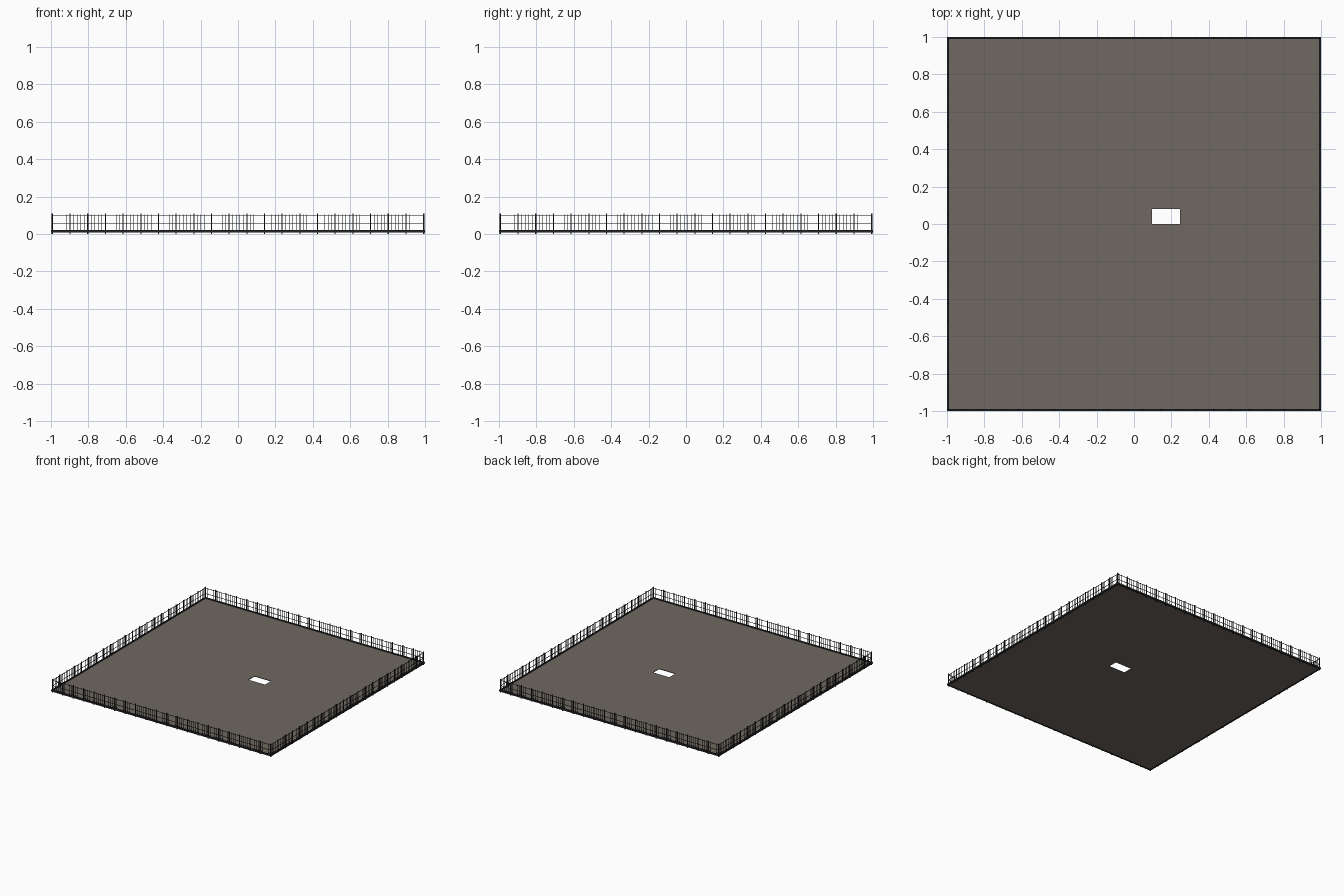
import bpy, bmesh, math
from mathutils import Matrix

if "Cube" in bpy.data.objects:
    bpy.data.objects.remove(bpy.data.objects["Cube"])

BAYS = 21          # fence bays on each side
HALF = 1.0         # half the platform width
EDGE = 0.992       # fence centre line
STEP = 2 * EDGE / BAYS


def material(name, rgb):
    m = bpy.data.materials.new(name)
    m.diffuse_color = (*rgb, 1)
    m.use_nodes = True
    m.node_tree.nodes["Principled BSDF"].inputs["Base Color"].default_value = m.diffuse_color
    return m


concrete = material("warm grey floor", (0.16, 0.14, 0.122))
iron = material("dark iron", (0.018, 0.019, 0.021))


def box(bm, x0, x1, y0, y1, z0, z1):
    size = (x1 - x0, y1 - y0, z1 - z0)
    mid = ((x0 + x1) / 2, (y0 + y1) / 2, (z0 + z1) / 2)
    bmesh.ops.create_cube(bm, size=1, matrix=Matrix.Translation(mid) @ Matrix.Diagonal((*size, 1)))


def finish(bm, name, mat):
    me = bpy.data.meshes.new(name)
    bm.to_mesh(me)
    bm.free()
    me.materials.append(mat)
    ob = bpy.data.objects.new(name, me)
    bpy.context.collection.objects.link(ob)
    return ob


# Floor slab with a rectangular stair opening
bm = bmesh.new()
xs, ys = (-0.99, 0.095, 0.245, 0.99), (-0.99, 0.0, 0.08, 0.99)
grid = [[bm.verts.new((x, y, 0.010)) for y in ys] for x in xs]
for i in range(3):
    for j in range(3):
        if (i, j) != (1, 1):
            bm.faces.new((grid[i][j], grid[i + 1][j], grid[i + 1][j + 1], grid[i][j + 1]))
ext = bmesh.ops.extrude_face_region(bm, geom=bm.faces[:])
bmesh.ops.translate(bm, vec=(0, 0, 0.005), verts=[v for v in ext["geom"] if isinstance(v, bmesh.types.BMVert)])
bmesh.ops.recalc_face_normals(bm, faces=bm.faces)
finish(bm, "floor_slab", concrete)

# Each side is the same, turned by a quarter
for k, side in enumerate(("front", "right", "back", "left")):
    turn = Matrix.Rotation(k * math.pi / 2, 4, "Z")

    # Edge beam and horizontal rails
    bm = bmesh.new()
    box(bm, -HALF, HALF - 0.012, -HALF, -HALF + 0.012, 0.008, 0.021)
    for z in (0.054, 0.098):
        box(bm, -EDGE, EDGE, -EDGE - 0.0015, -EDGE + 0.0015, z - 0.0015, z + 0.0015)
    bm.transform(turn)
    finish(bm, side + "_beam_and_rails", iron)

    # Posts running down past the beam
    bm = bmesh.new()
    for i in range(BAYS):
        x = -EDGE + i * STEP
        box(bm, x - 0.003, x + 0.003, -EDGE - 0.004, -EDGE + 0.004, 0, 0.108)
    bm.transform(turn)
    finish(bm, side + "_posts", iron)

    # Thin balusters between the posts
    bm = bmesh.new()
    for i in range(BAYS):
        for j in range(1, 5):
            x = -EDGE + (i + j / 5) * STEP
            box(bm, x - 0.001, x + 0.001, -EDGE - 0.001, -EDGE + 0.001, 0.02, 0.104)
    bm.transform(turn)
    finish(bm, side + "_balusters", iron)
